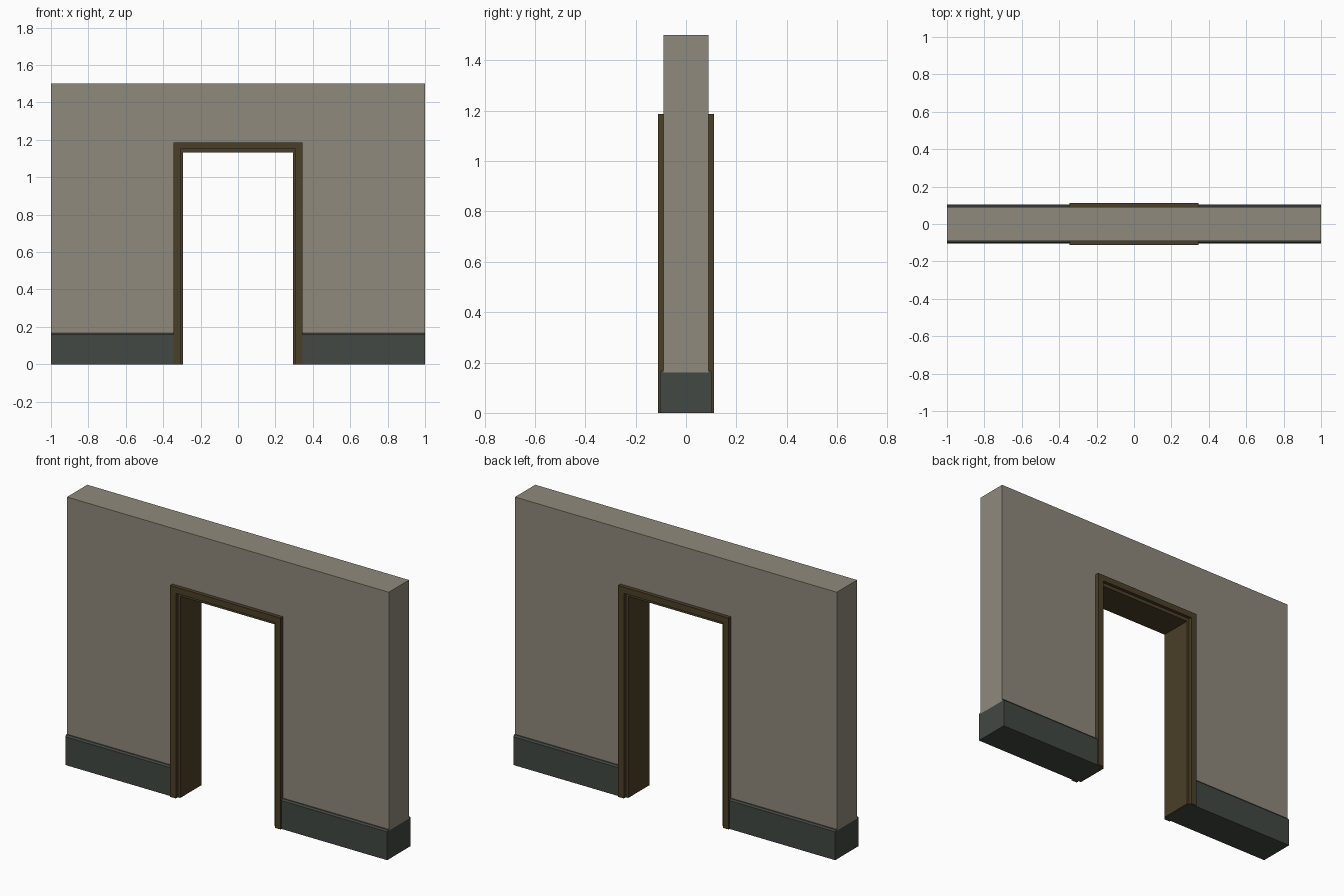
import bpy, bmesh
from mathutils import Vector

if "Cube" in bpy.data.objects:
    bpy.data.objects.remove(bpy.data.objects["Cube"])


def material(name, rgb):
    m = bpy.data.materials.new(name)
    m.diffuse_color = (*rgb, 1)
    m.use_nodes = True
    m.node_tree.nodes["Principled BSDF"].inputs["Base Color"].default_value = m.diffuse_color
    return m


PLASTER = material("warm grey plaster", (0.275, 0.252, 0.205))
SKIRT = material("dark green grey", (0.055, 0.065, 0.056))
WOOD = material("dark brown wood", (0.070, 0.049, 0.021))


def prism(name, pts, vec, mats):
    """Extrude a planar outline along vec."""
    bm = bmesh.new()
    face = bm.faces.new([bm.verts.new(p) for p in pts])
    ext = bmesh.ops.extrude_face_region(bm, geom=[face])
    moved = [g for g in ext["geom"] if isinstance(g, bmesh.types.BMVert)]
    bmesh.ops.translate(bm, verts=moved, vec=Vector(vec))
    bmesh.ops.recalc_face_normals(bm, faces=bm.faces)
    me = bpy.data.meshes.new(name)
    bm.to_mesh(me)
    bm.free()
    for m in mats:
        me.materials.append(m)
    ob = bpy.data.objects.new(name, me)
    bpy.context.collection.objects.link(ob)
    return ob


def arch(name, outer, top, inner, head, y0, y1, mats):
    """Doorway-shaped slab between two rectangles, open at the floor."""
    xz = [(-outer, 0), (-outer, top), (outer, top), (outer, 0),
          (inner, 0), (inner, head), (-inner, head), (-inner, 0)]
    return prism(name, [(x, y0, z) for x, z in xz], (0, y1 - y0, 0), mats)


# Wall with doorway; the foot of the wall takes the skirting colour
wall = arch("wall", 1.0, 1.5, 0.308, 1.152, -0.09, 0.09, [PLASTER, SKIRT])
bm = bmesh.new()
bm.from_mesh(wall.data)
bmesh.ops.bisect_plane(bm, geom=bm.verts[:] + bm.edges[:] + bm.faces[:],
                       plane_co=(0, 0, 0.16), plane_no=(0, 0, 1))
for f in bm.faces:
    f.material_index = int(f.calc_center_median().z < 0.16
                           and max(v.co.z for v in f.verts) < 0.161)
bm.to_mesh(wall.data)
bm.free()

# Door lining inside the opening
arch("door_lining", 0.308, 1.152, 0.293, 1.132, -0.094, 0.094, [WOOD])

for side, s in (("front", -1), ("back", 1)):
    # Raised casing around the doorway
    arch(side + "_casing", 0.344, 1.187, 0.308, 1.152, s * 0.09, s * 0.112, [WOOD])
    # Skirting boards with a chamfered top edge
    profile = [(0.09, 0), (0.104, 0), (0.104, 0.159), (0.097, 0.168), (0.09, 0.168)]
    for end, x0 in (("left", -1.0), ("right", 0.344)):
        prism(f"{side}_{end}_skirting", [(x0, s * y, z) for y, z in profile],
              (0.656, 0, 0), [SKIRT])
